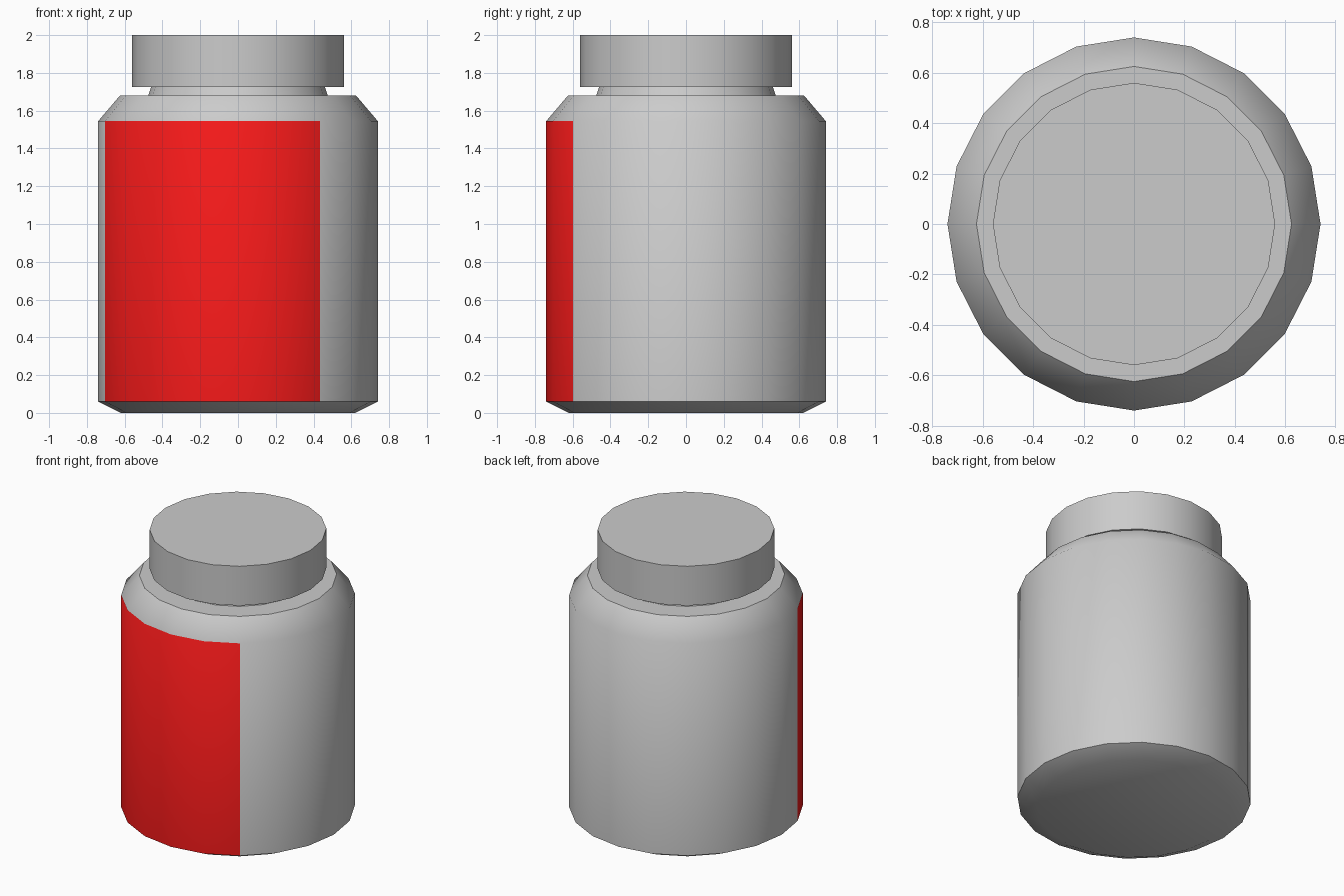
import bpy, bmesh, math

if "Cube" in bpy.data.objects:
    bpy.data.objects.remove(bpy.data.objects["Cube"])

SIDES = 20


def lathe(name, profile):
    """Closed solid of revolution from (radius, z) points listed bottom to top."""
    bm = bmesh.new()
    rings = []
    for r, z in profile:
        rings.append([bm.verts.new((r * math.cos(math.tau * i / SIDES),
                                    r * math.sin(math.tau * i / SIDES), z))
                      for i in range(SIDES)])
    for low, high in zip(rings, rings[1:]):
        for i in range(SIDES):
            j = (i + 1) % SIDES
            bm.faces.new((low[i], low[j], high[j], high[i]))
    bm.faces.new(rings[0][::-1])
    bm.faces.new(rings[-1])
    mesh = bpy.data.meshes.new(name)
    bm.to_mesh(mesh)
    bm.free()
    obj = bpy.data.objects.new(name, mesh)
    bpy.context.collection.objects.link(obj)
    bpy.ops.object.select_all(action='DESELECT')
    obj.select_set(True)
    bpy.context.view_layer.objects.active = obj
    bpy.ops.object.shade_smooth_by_angle(angle=math.radians(45))
    return obj


# Jar body with chamfered base, sloped shoulder and short neck
jar = lathe("jar_body", [(0.62, 0), (0.74, 0.06), (0.74, 1.545), (0.625, 1.68),
                         (0.475, 1.68), (0.46, 1.725)])

# Screw lid
lathe("lid", [(0.56, 1.725), (0.56, 2.0)])

# Red label on six of the front wall panels
grey = bpy.data.materials.new("jar_grey")
grey.diffuse_color = (0.8, 0.8, 0.8, 1)
grey.use_nodes = True
grey.node_tree.nodes["Principled BSDF"].inputs["Base Color"].default_value = grey.diffuse_color
red = bpy.data.materials.new("label_red")
red.diffuse_color = (0.9, 0.01, 0.01, 1)
red.use_nodes = True
red.node_tree.nodes["Principled BSDF"].inputs["Base Color"].default_value = red.diffuse_color
jar.data.materials.append(grey)
jar.data.materials.append(red)
for face in jar.data.polygons:
    angle = math.degrees(math.atan2(face.center.y, face.center.x)) % 360
    if abs(face.normal.z) < 0.01 and 198 < angle < 306:
        face.material_index = 1
